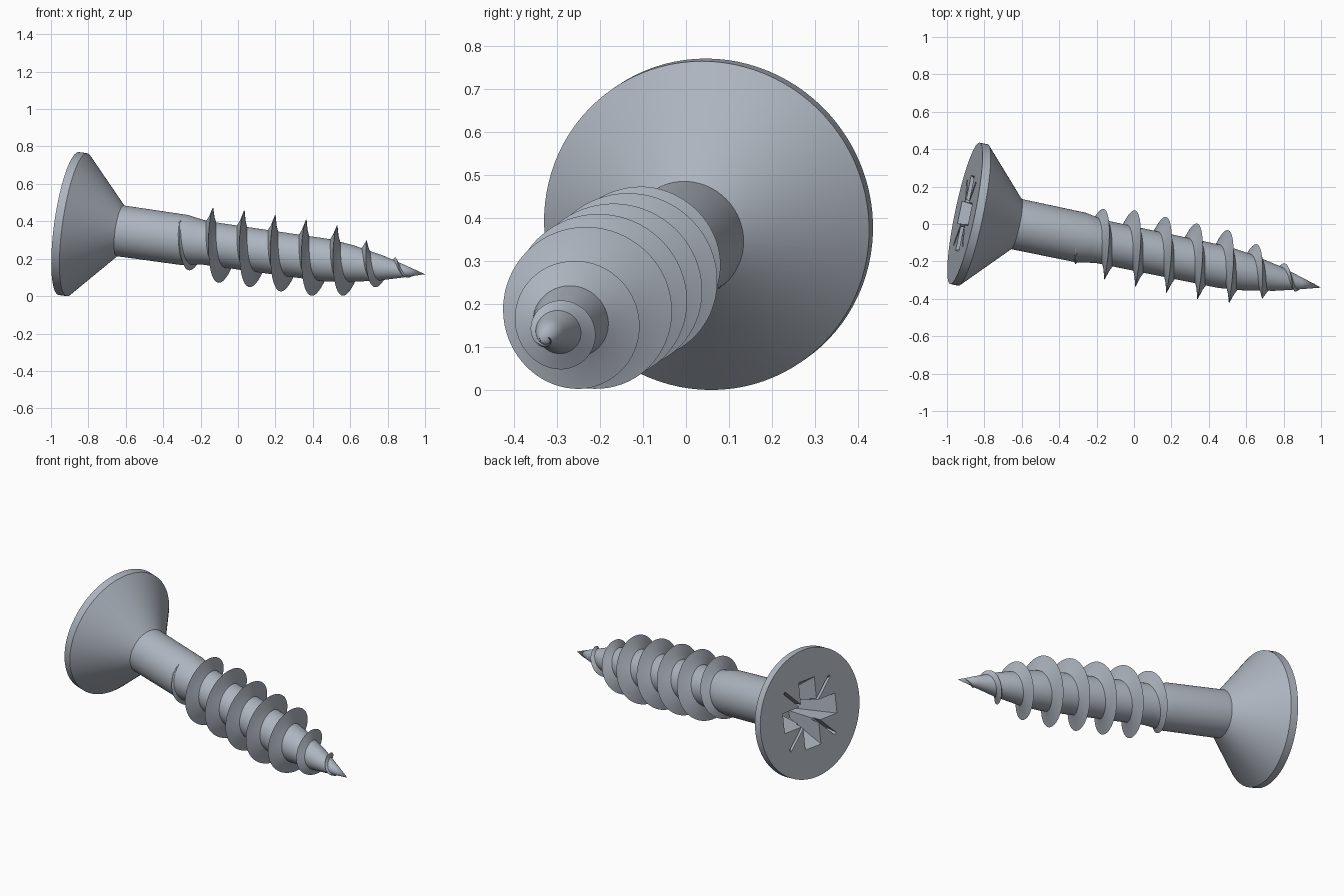
import bpy, bmesh, math
from mathutils import Matrix, Vector

cube = bpy.data.objects.get("Cube")
if cube:
    bpy.data.objects.remove(cube, do_unlink=True)

# Screw axis runs from the centre of the head face to the tip
HEAD = Vector((-0.904, 0.057, 0.388))
TIP = Vector((1.0, -0.34, 0.117))
LENGTH = (TIP - HEAD).length
axis = (TIP - HEAD).normalized()
up = (Vector((0, 0, 1)) - axis * axis.z).normalized()
side = up.cross(axis)
FRAME = Matrix((side, up, axis)).transposed().to_4x4()
FRAME.translation = HEAD

steel = bpy.data.materials.new("blue_grey_steel")
steel.use_nodes = True
COLOUR = (0.42, 0.46, 0.52, 1)
steel.diffuse_color = COLOUR
steel.node_tree.nodes["Principled BSDF"].inputs["Base Color"].default_value = COLOUR


def make_object(name, bm):
    """Turn a bmesh built along local z into an object on the screw axis."""
    bmesh.ops.recalc_face_normals(bm, faces=bm.faces)
    mesh = bpy.data.meshes.new(name)
    bm.to_mesh(mesh)
    bm.free()
    obj = bpy.data.objects.new(name, mesh)
    bpy.context.collection.objects.link(obj)
    obj.matrix_world = FRAME
    mesh.materials.append(steel)
    return obj


def activate(obj):
    bpy.ops.object.select_all(action='DESELECT')
    obj.select_set(True)
    bpy.context.view_layer.objects.active = obj


def radius_at(profile, s):
    """Linear interpolation of a (distance, radius) profile."""
    for (s0, r0), (s1, r1) in zip(profile, profile[1:]):
        if s <= s1:
            return r0 + (r1 - r0) * max(0, s - s0) / (s1 - s0)
    return profile[-1][1]


# Body: countersunk head, shank, threaded core and point
SHAFT = [(0.283, 0.137), (0.64, 0.135), (0.69, 0.126), (0.75, 0.117), (1.42, 0.114),
         (1.55, 0.1), (1.72, 0.068), (1.85, 0.033), (LENGTH, 0.0)]
BODY = [(0, 0), (0, 0.386), (0.045, 0.386)] + SHAFT
bm = bmesh.new()
verts = [bm.verts.new((r, 0, s)) for s, r in BODY]
edges = [bm.edges.new(pair) for pair in zip(verts, verts[1:])]
bmesh.ops.spin(bm, geom=verts + edges, cent=(0, 0, 0), axis=(0, 0, 1),
               angle=math.tau, steps=96, use_merge=True)
bmesh.ops.remove_doubles(bm, verts=bm.verts, dist=0.0001)
body = make_object("screw_body", bm)


# Drive recess: tapered cross arms and thin diagonal slots cut into the head
def recess_cutter(name, angle, top, bottom, depth):
    bm = bmesh.new()
    rings = []
    for (half_len, half_wid), s in ((top, -0.01), (bottom, depth)):
        rings.append([bm.verts.new((x * half_len, y * half_wid, s))
                      for x, y in ((-1, -1), (1, -1), (1, 1), (-1, 1))])
    for ring in rings:
        bm.faces.new(ring)
    for i in range(4):
        j = (i + 1) % 4
        bm.faces.new((rings[0][i], rings[0][j], rings[1][j], rings[1][i]))
    bmesh.ops.rotate(bm, verts=bm.verts, matrix=Matrix.Rotation(angle, 3, 'Z'))
    cutter = make_object(name, bm)
    cutter.hide_render = True
    return cutter


bpy.context.view_layer.update()
for k in range(4):
    if k % 2 == 0:
        cutter = recess_cutter("cross_cutter", k * math.pi / 4, (0.21, 0.062), (0.08, 0.035), 0.22)
    else:
        cutter = recess_cutter("slot_cutter", k * math.pi / 4, (0.26, 0.009), (0.2, 0.007), 0.05)
    bpy.context.view_layer.update()
    activate(body)
    cut = body.modifiers.new("recess", 'BOOLEAN')
    cut.operation = 'DIFFERENCE'
    cut.solver = 'EXACT'
    cut.object = cutter
    bpy.ops.object.modifier_apply(modifier=cut.name)
    bpy.data.objects.remove(cutter, do_unlink=True)

# Thread: a sharp right-handed helix that fades in at the shank and out at the point
CREST = [(0.58, 0.125), (0.64, 0.145), (0.70, 0.162), (0.765, 0.192), (0.84, 0.201),
         (1.42, 0.199), (1.54, 0.175), (1.625, 0.135), (1.71, 0.105), (1.80, 0.063), (1.92, 0.012)]
PITCH, PHASE, STEPS = 0.171, 0.725, 72
start, end = CREST[0][0], CREST[-1][0]
count = int((end - start) / PITCH * STEPS)
bm = bmesh.new()
previous = None
for i in range(count + 1):
    s = start + i * PITCH / STEPS
    angle = (s - PHASE) / PITCH * math.tau
    crest = radius_at(CREST, s)
    core = radius_at(SHAFT, s)
    height = max(crest - core, 0.0)
    width = min(0.034, 0.01 + height * 0.4)
    section = [(-width, core - 0.014), (-width * 0.45, core + height * 0.35), (0, crest),
               (width * 0.45, core + height * 0.35), (width, core - 0.014)]
    ring = [bm.verts.new((max(r, 0.002) * math.cos(angle), max(r, 0.002) * math.sin(angle), s + ds))
            for ds, r in section]
    if previous:
        for j in range(5):
            k = (j + 1) % 5
            bm.faces.new((previous[j], previous[k], ring[k], ring[j]))
    if i in (0, count):
        bm.faces.new(ring)
    previous = ring
thread = make_object("screw_thread", bm)

# Smooth shading with crisp rim, recess and thread crest
for obj in (body, thread):
    activate(obj)
    bpy.ops.object.shade_smooth_by_angle(angle=math.radians(30))
